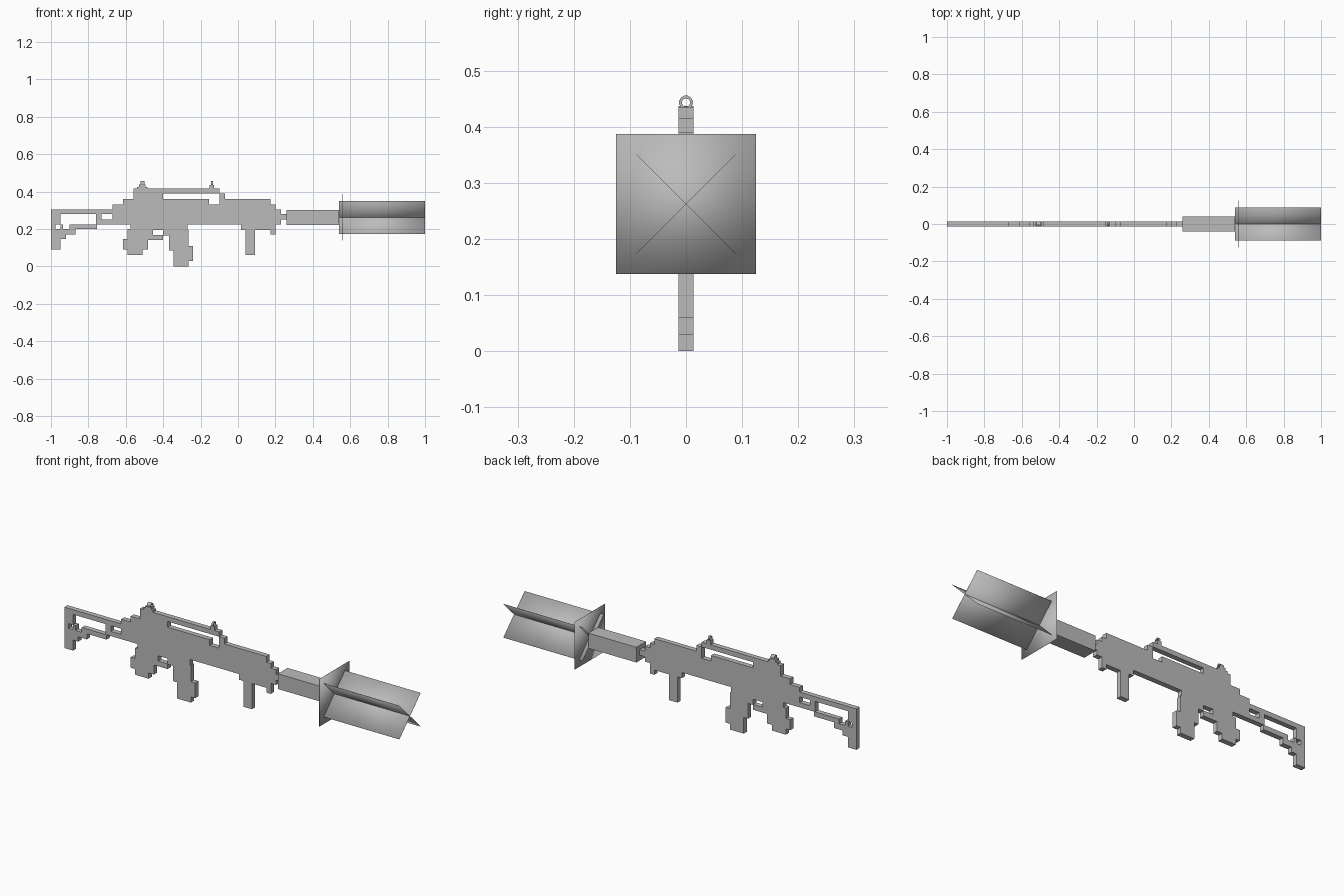
import bpy, bmesh, math
from mathutils import Matrix

cube = bpy.data.objects.get("Cube")
if cube:
    bpy.data.objects.remove(cube, do_unlink=True)

grey = bpy.data.materials.new("plain grey")
grey.use_nodes = True
grey.diffuse_color = (0.5, 0.5, 0.5, 1)
grey.node_tree.nodes["Principled BSDF"].inputs["Base Color"].default_value = (0.5, 0.5, 0.5, 1)

HALF = 0.0133   # half thickness of the flat body
AXIS_Z = 0.262  # height of the barrel axis


def finish(name, bm):
    bmesh.ops.recalc_face_normals(bm, faces=bm.faces)
    mesh = bpy.data.meshes.new(name)
    bm.to_mesh(mesh)
    bm.free()
    mesh.materials.append(grey)
    obj = bpy.data.objects.new(name, mesh)
    bpy.context.collection.objects.link(obj)
    return obj


def slab(name, rects):
    """Union of (x0, x1, z0, z1) rectangles, extruded across the body."""
    xs = sorted({v for r in rects for v in r[:2]})
    zs = sorted({v for r in rects for v in r[2:]})
    bm = bmesh.new()
    for xa, xb in zip(xs, xs[1:]):
        for za, zb in zip(zs, zs[1:]):
            cx, cz = (xa + xb) / 2, (za + zb) / 2
            if any(r[0] < cx < r[1] and r[2] < cz < r[3] for r in rects):
                corners = ((xa, za), (xb, za), (xb, zb), (xa, zb))
                bm.faces.new([bm.verts.new((x, -HALF, z)) for x, z in corners])
    bmesh.ops.remove_doubles(bm, verts=bm.verts, dist=1e-4)
    new = bmesh.ops.extrude_face_region(bm, geom=bm.faces[:], use_keep_orig=True)["geom"]
    moved = [v for v in new if isinstance(v, bmesh.types.BMVert)]
    bmesh.ops.translate(bm, verts=moved, vec=(0, 2 * HALF, 0))
    bmesh.ops.dissolve_limit(bm, angle_limit=0.01, verts=bm.verts, edges=bm.edges)
    return finish(name, bm)


def box(name, size, center, turn=0):
    bm = bmesh.new()
    bmesh.ops.create_cube(bm, size=1)
    bmesh.ops.scale(bm, verts=bm.verts, vec=size)
    bmesh.ops.rotate(bm, verts=bm.verts, matrix=Matrix.Rotation(turn, 3, "X"))
    bmesh.ops.translate(bm, verts=bm.verts, vec=center)
    return finish(name, bm)


def ring(name, x, depth, z, outer, inner, sides=12):
    bm = bmesh.new()
    loops = []
    for r, px in ((outer, x), (outer, x + depth), (inner, x + depth), (inner, x)):
        angles = [math.tau * (i + 0.5) / sides for i in range(sides)]
        loops.append([bm.verts.new((px, r * math.sin(a), z + r * math.cos(a))) for a in angles])
    for a, b in zip(loops, loops[1:] + loops[:1]):
        for i in range(sides):
            j = (i + 1) % sides
            bm.faces.new((a[i], a[j], b[j], b[i]))
    return finish(name, bm)


# Open shoulder stock with stepped butt
slab("stock", [
    (-1, -0.67, 0.28, 0.305), (-1, -0.975, 0.09, 0.305), (-0.975, -0.95, 0.09, 0.2),
    (-0.975, -0.95, 0.225, 0.305), (-0.95, -0.92, 0.145, 0.2), (-0.92, -0.87, 0.17, 0.2),
    (-0.95, -0.935, 0.2, 0.225), (-0.9, -0.755, 0.2, 0.225), (-0.935, -0.87, 0.17, 0.2),
    (-0.755, -0.73, 0.225, 0.28), (-0.76, -0.755, 0.2, 0.28), (-0.73, -0.67, 0.225, 0.25)])

# Main body with stepped ends
slab("receiver", [
    (-0.67, 0.2, 0.225, 0.33), (-0.615, -0.155, 0.225, 0.36), (-0.1, 0.175, 0.225, 0.36),
    (0.2, 0.23, 0.225, 0.305), (0.015, 0.2, 0.195, 0.225), (0.175, 0.2, 0.17, 0.195),
    (0.23, 0.262, 0.25, 0.28)])

# Carry handle on top
slab("carry_handle", [
    (-0.56, -0.4, 0.36, 0.415), (-0.4, -0.1, 0.39, 0.415), (-0.1, -0.07, 0.36, 0.39)])

# Pistol grip and trigger guard
slab("grip", [
    (-0.575, -0.4, 0.195, 0.225), (-0.59, -0.455, 0.14, 0.2), (-0.615, -0.48, 0.09, 0.145),
    (-0.59, -0.51, 0.06, 0.09), (-0.51, -0.48, 0.11, 0.14), (-0.455, -0.4, 0.14, 0.168)])

# Stepped magazine
slab("magazine", [
    (-0.4, -0.27, 0.195, 0.225), (-0.4, -0.37, 0.165, 0.195), (-0.37, -0.265, 0.085, 0.195),
    (-0.345, -0.265, 0, 0.085), (-0.265, -0.24, 0.03, 0.11)])

slab("foregrip", [(0.04, 0.09, 0.06, 0.195)])

# Sights: stepped bases carrying small rings
slab("rear_sight_base", [(-0.54, -0.485, 0.415, 0.425), (-0.53, -0.495, 0.425, 0.437)])
slab("front_sight_base", [(-0.152, -0.128, 0.415, 0.435)])
ring("rear_sight_ring", -0.522, 0.022, 0.443, 0.0125, 0.0075)
ring("front_sight_ring", -0.145, 0.01, 0.443, 0.0125, 0.0075)

# Muzzle block
box("muzzle_block", (0.28, 0.08, 0.08), (0.4, 0, AXIS_Z))

# Flash: two crossed sheets and an upright square sheet, softly shaded
flash = [box("flash_sheet_" + side, (0.46, 0.25, 0.001), (0.77, 0, AXIS_Z), turn)
         for side, turn in (("left", math.pi / 4), ("right", -math.pi / 4))]
flash.append(box("flash_disc", (0.001, 0.25, 0.25), (0.56, 0, AXIS_Z)))
for sheet in flash:
    sheet.data.polygons.foreach_set("use_smooth", [True] * len(sheet.data.polygons))
